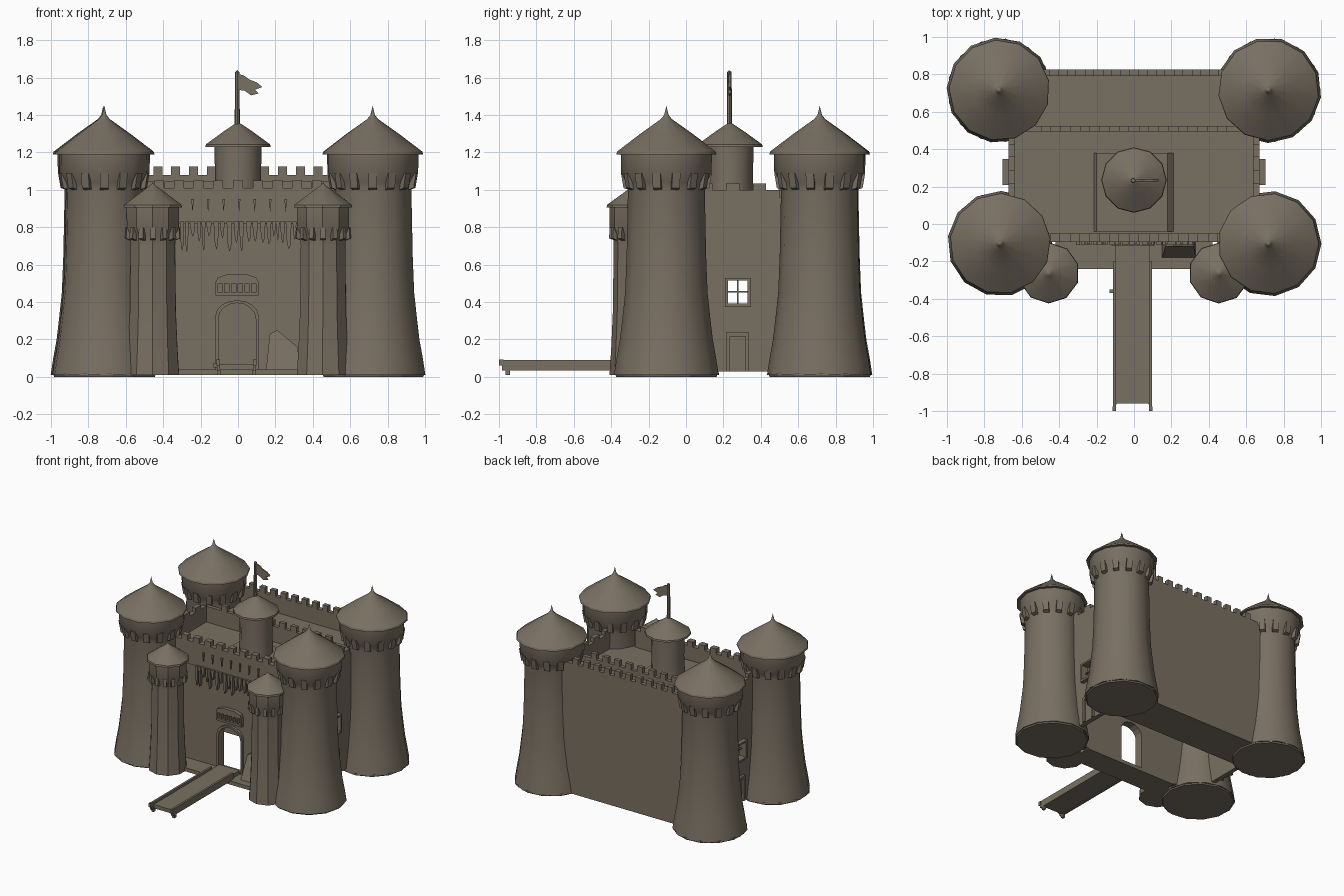
import bpy, bmesh, math, random
from mathutils import Matrix, Vector

if "Cube" in bpy.data.objects:
    bpy.data.objects.remove(bpy.data.objects["Cube"])

random.seed(4)
stone = bpy.data.materials.new("brown_grey_stone")
stone.diffuse_color = (0.19, 0.16, 0.122, 1)
stone.use_nodes = True
stone.node_tree.nodes["Principled BSDF"].inputs["Base Color"].default_value = stone.diffuse_color


def finish(name, bm, smooth=False):
    bmesh.ops.recalc_face_normals(bm, faces=bm.faces)
    me = bpy.data.meshes.new(name)
    bm.to_mesh(me)
    bm.free()
    ob = bpy.data.objects.new(name, me)
    bpy.context.collection.objects.link(ob)
    me.materials.append(stone)
    if smooth:
        bpy.ops.object.select_all(action='DESELECT')
        ob.select_set(True)
        bpy.context.view_layer.objects.active = ob
        bpy.ops.object.shade_smooth_by_angle(angle=math.radians(32))
    return ob


def add_box(bm, x0, x1, y0, y1, z0, z1):
    m = Matrix.Translation(((x0 + x1) / 2, (y0 + y1) / 2, (z0 + z1) / 2)) @ \
        Matrix.Diagonal((x1 - x0, y1 - y0, z1 - z0, 1))
    bmesh.ops.create_cube(bm, size=1, matrix=m)


def boxes(name, *dims):
    bm = bmesh.new()
    for d in dims:
        add_box(bm, *d)
    return finish(name, bm)


def add_prism(bm, pts, a, b, axis='y'):
    """Extrude an outline (u, z) from a to b along an axis."""
    place = (lambda u, z, t: (u, t, z)) if axis == 'y' else (lambda u, z, t: (t, u, z))
    v0 = [bm.verts.new(place(u, z, a)) for u, z in pts]
    v1 = [bm.verts.new(place(u, z, b)) for u, z in pts]
    bm.faces.new(v0)
    bm.faces.new(v1)
    n = len(pts)
    for i in range(n):
        bm.faces.new((v0[i], v0[(i + 1) % n], v1[(i + 1) % n], v1[i]))


def prism(name, pts, a, b, axis='y'):
    bm = bmesh.new()
    add_prism(bm, pts, a, b, axis)
    return finish(name, bm)


def add_lathe(bm, prof, cx, cy, n=13, phase=0.0):
    rings = []
    for r, z in prof:
        k = n if r > 0 else 1
        rings.append([bm.verts.new((cx + r * math.cos(phase + math.tau * i / n),
                                    cy + r * math.sin(phase + math.tau * i / n), z)) for i in range(k)])
    for p, q in zip(rings, rings[1:]):
        for i in range(n):
            j = (i + 1) % n
            f = [p[i % len(p)], p[j % len(p)], q[j % len(q)], q[i % len(q)]]
            bm.faces.new(list(dict.fromkeys(f)))


def crenels(u0, u1, low, high, count):
    """Top outline from u1 back to u0 with evenly spaced merlons."""
    step = (u1 - u0) / (2 * count + 1)
    out = []
    for i in range(2 * count + 1):
        z = high if i % 2 else low
        out += [(u1 - i * step, z), (u1 - (i + 1) * step, z)]
    return out


def tower(name, cx, cy, body, roof, neck, rim, r_rim, n, phase):
    bm = bmesh.new()
    add_lathe(bm, body, cx, cy, n, phase)
    finish(name + "_body", bm, True)
    bm = bmesh.new()
    add_lathe(bm, roof, cx, cy, n, phase)
    finish(name + "_roof", bm, True)
    # tapered corbels under the collar
    bm = bmesh.new()
    count = 14
    for i in range(count):
        a = math.tau * (i + 0.5) / count
        w = r_rim * 0.09
        sub = bmesh.new()
        r0 = r_rim * 0.82
        add_prism(sub, [(r0, neck), (r0 + 0.03, neck + 0.01), (r_rim * 1.0, rim), (r0, rim)], -w, w)
        sub.transform(Matrix.Translation((cx, cy, 0)) @ Matrix.Rotation(a, 4, 'Z'))
        me = bpy.data.meshes.new("corbel")
        sub.to_mesh(me)
        sub.free()
        bm.from_mesh(me)
        bpy.data.meshes.remove(me)
    finish(name + "_corbels", bm)


# four corner towers
big_body = [(0, 0.01), (0.282, 0.01), (0.268, 0.1), (0.25, 0.2), (0.236, 0.32), (0.222, 0.45), (0.214, 0.65),
            (0.207, 1.0), (0.215, 1.04), (0.243, 1.09), (0.246, 1.2), (0, 1.2)]
big_roof = [(0, 1.19), (0.27, 1.19), (0.265, 1.205), (0.14, 1.3), (0.03, 1.378), (0.012, 1.4), (0, 1.45)]
for nm, x, y, ph in (("back_left", -0.72, 0.715, 0.2), ("back_right", 0.72, 0.715, 0.35),
                     ("front_left", -0.715, -0.105, 0.1), ("front_right", 0.72, -0.105, 0.0)):
    tower(nm + "_tower", x, y, big_body, big_roof, 1.0, 1.09, 0.243, 13, ph)

# two small gate towers
small_body = [(0, 0.01), (0.147, 0.01), (0.138, 0.15), (0.129, 0.35), (0.125, 0.7), (0.128, 0.76),
              (0.146, 0.8), (0.147, 0.92), (0, 0.92)]
small_roof = [(0, 0.905), (0.163, 0.905), (0.16, 0.92), (0.05, 1.0), (0.015, 1.022), (0, 1.04)]
for nm, s in (("left", -1), ("right", 1)):
    tower(nm + "_gate_tower", s * 0.455, -0.262, small_body, small_roof, 0.73, 0.8, 0.146, 10, 0.3)

# central turret, pole and flag
bm = bmesh.new()
add_lathe(bm, [(0, 0.86), (0.13, 0.86), (0.122, 1.05), (0.127, 1.24), (0, 1.24)], 0, 0.235, 12)
finish("central_turret", bm, True)
bm = bmesh.new()
add_lathe(bm, [(0, 1.23), (0.175, 1.23), (0.172, 1.243), (0.08, 1.31), (0.02, 1.35), (0, 1.36)], 0, 0.235, 12)
finish("central_turret_roof", bm, True)
bm = bmesh.new()
add_lathe(bm, [(0, 1.34), (0.014, 1.34), (0.012, 1.63), (0, 1.64)], -0.004, 0.232, 8)
finish("flag_pole", bm, True)
prism("flag", [(0, 1.535), (0.035, 1.53), (0.07, 1.505), (0.11, 1.515), (0.09, 1.535), (0.13, 1.55), (0.1, 1.575),
               (0.06, 1.59), (0.03, 1.612), (0, 1.62)], 0.226, 0.24)

# front wall with arched gate opening and battlements
arch = [(0.1 * math.cos(a) - 0.005, 0.31 + 0.085 * math.sin(a)) for a in
        [math.pi * i / 8 for i in range(9)]]
gate = [(-0.105, 0.02)] + arch[::-1] + [(0.095, 0.02)]
prism("front_wall", [(-0.6, 0.02)] + gate + [(0.6, 0.02), (0.6, 0.84), (-0.6, 0.84)], -0.085, -0.035)
prism("front_parapet", [(-0.5, 0.82), (0.5, 0.82)] + crenels(-0.5, 0.5, 1.01, 1.05, 9), -0.095, -0.05)

# gate frame
outer = [(-0.005 + (x + 0.005) * 1.16, z + (0.015 if z > 0.1 else 0)) for x, z in gate]
prism("gate_frame", outer + gate[::-1], -0.105, -0.08)

# dripping corbels and small slits below the front parapet
bm = bmesh.new()
x = -0.31
while x < 0.3:
    w = random.uniform(0.018, 0.032)
    tip = random.uniform(0.68, 0.79)
    add_prism(bm, [(x, 0.83), (x + w, 0.83), (x + w * 0.8, tip), (x + w * 0.5, tip - 0.02), (x + w * 0.2, tip + 0.02)],
              -0.112, -0.08)
    x += w + random.uniform(0.0, 0.012)
for i in range(7):
    u = -0.25 + i * 0.083
    add_prism(bm, [(u, 0.95), (u + 0.007, 0.88), (u + 0.014, 0.95)], -0.107, -0.09)
finish("front_wall_corbels", bm)

# barred window above the gate
bm = bmesh.new()
add_box(bm, -0.12, 0.11, -0.115, -0.08, 0.435, 0.452)
add_prism(bm, [(-0.12, 0.5), (0.11, 0.5), (0.1, 0.53), (0.05, 0.548), (-0.06, 0.548), (-0.11, 0.53)], -0.115, -0.08)
for i in range(7):
    u = -0.12 + i * 0.036
    add_box(bm, u, u + 0.013, -0.113, -0.08, 0.445, 0.51)
finish("gate_window_grille", bm)

# back block: two battlemented walls and a walkway between them
prism("back_wall", [(-0.6, 0.02), (0.6, 0.02), (0.6, 1.08)] + crenels(-0.5, 0.5, 1.08, 1.125, 10) + [(-0.6, 1.08)],
      0.79, 0.825)
prism("inner_wall", [(-0.64, 0.02), (0.64, 0.02), (0.64, 1.0)] + crenels(-0.55, 0.55, 1.0, 1.045, 10) + [(-0.64, 1.0)],
      0.495, 0.525)
boxes("back_walkway", (-0.6, 0.6, 0.52, 0.795, 0.92, 0.95))
boxes("back_floor", (-0.6, 0.6, 0.495, 0.825, 0.01, 0.04))

# roof of the keep and the low step around the turret
boxes("keep_roof", (-0.65, 0.65, -0.06, 0.5, 0.83, 0.87))
prism("turret_step", [(-0.22, 0.86), (0.22, 0.86), (0.18, 0.9), (-0.2, 0.9)], -0.04, 0.38)

# side walls with see-through windows, frames and blind doors
for nm, s in (("left", -1), ("right", 1)):
    def sx(a, b):
        return (min(s * a, s * b), max(s * a, s * b))
    w = sx(0.635, 0.67)
    boxes(nm + "_side_wall", (*w, 0.0, 0.22, 0.03, 0.96), (*w, 0.335, 0.51, 0.03, 0.96),
          (*w, 0.22, 0.335, 0.03, 0.39), (*w, 0.22, 0.335, 0.52, 0.96))
    prism(nm + "_side_parapet", [(0.0, 0.95), (0.5, 0.95)] + crenels(0.0, 0.5, 1.0, 1.035, 3), *w, axis='x')
    f = sx(0.66, 0.703)
    boxes(nm + "_window_frame", (*f, 0.208, 0.225, 0.375, 0.53), (*f, 0.33, 0.347, 0.375, 0.53),
          (*f, 0.208, 0.347, 0.375, 0.392), (*f, 0.208, 0.347, 0.515, 0.53))
    m = sx(0.655, 0.667)
    boxes(nm + "_window_bars", (*m, 0.273, 0.281, 0.385, 0.52), (*m, 0.22, 0.335, 0.452, 0.46))
    d = sx(0.66, 0.69)
    boxes(nm + "_blind_door", (*d, 0.215, 0.235, 0.03, 0.235), (*d, 0.318, 0.338, 0.03, 0.235),
          (*d, 0.215, 0.338, 0.215, 0.238), (*sx(0.66, 0.675), 0.235, 0.318, 0.03, 0.215))

# front plinth, rock by the gate
boxes("front_plinth", (-0.42, 0.42, -0.24, -0.035, 0.01, 0.04))
bm = bmesh.new()
add_prism(bm, [(0.15, 0.04), (0.33, 0.04), (0.32, 0.16), (0.27, 0.2), (0.21, 0.25), (0.17, 0.23)], -0.12, -0.07)
for v in bm.verts:
    if v.co.y < -0.1 and v.co.z < 0.1:
        v.co.y -= 0.06
finish("gate_rock", bm)

# drawbridge with side rails and end posts
boxes("drawbridge_deck", (-0.1, 0.085, -0.96, -0.1, 0.04, 0.07))
boxes("drawbridge_rails", (-0.112, -0.095, -0.985, -0.2, 0.035, 0.09), (0.08, 0.097, -0.985, -0.2, 0.035, 0.09))
boxes("drawbridge_posts", (-0.114, -0.095, -1.0, -0.975, 0.06, 0.092), (0.08, 0.099, -1.0, -0.975, 0.06, 0.092),
      (-0.112, -0.093, -0.965, -0.94, 0.01, 0.06), (0.078, 0.097, -0.965, -0.94, 0.01, 0.06))
boxes("bridge_hook", (-0.13, -0.11, -0.37, -0.35, 0.05, 0.075))

# base pads touching the ground
for i, (x, y) in enumerate(((-0.72, 0.715), (0.72, 0.715), (-0.715, -0.105), (0.72, -0.105))):
    bm = bmesh.new()
    add_lathe(bm, [(0, 0), (0.27, 0), (0.278, 0.02), (0, 0.02)], x, y, 13)
    finish("tower_footing_%d" % (i + 1), bm)
